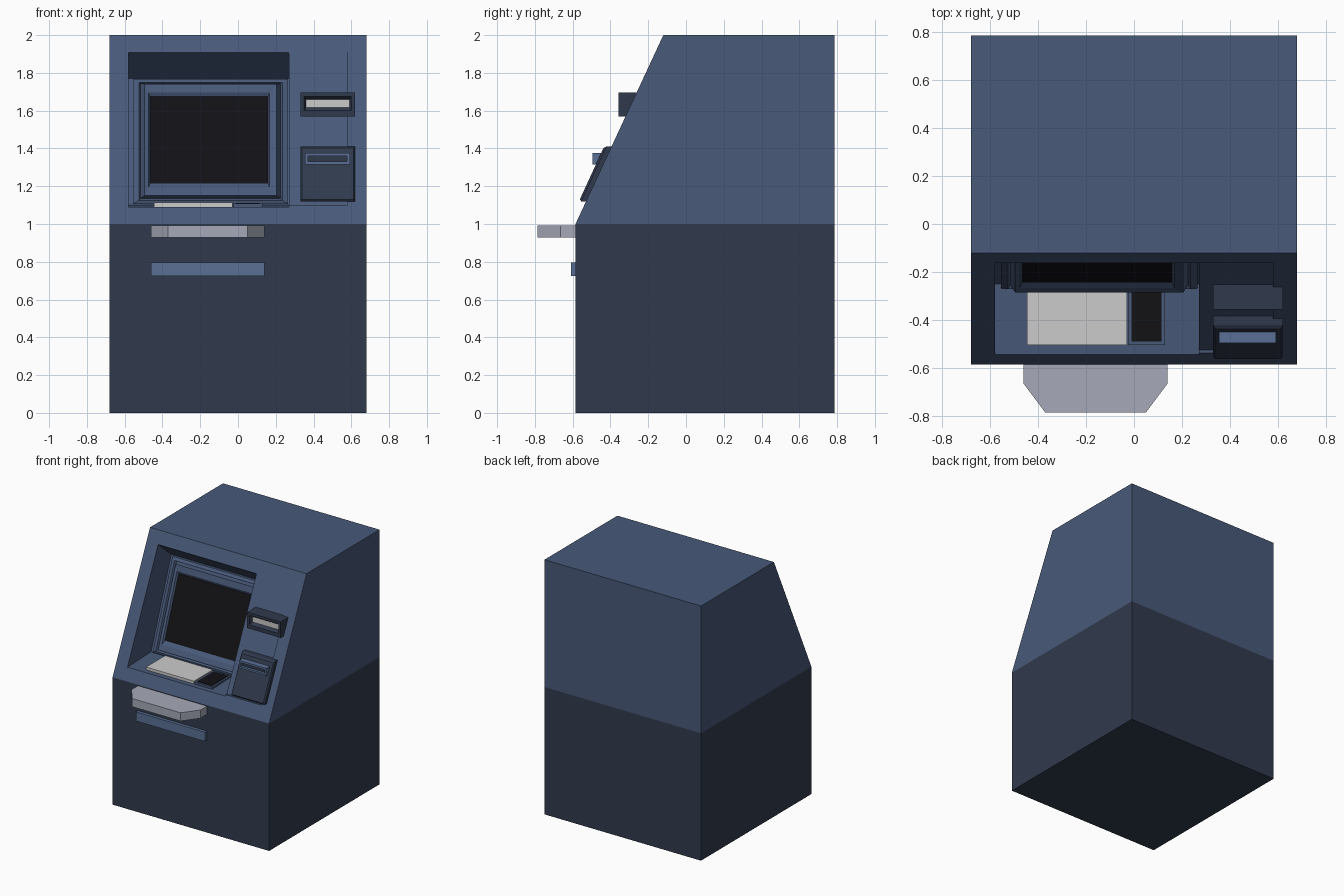
import bpy, bmesh

if "Cube" in bpy.data.objects:
    bpy.data.objects.remove(bpy.data.objects["Cube"])

def mat(name, rgb):
    m = bpy.data.materials.new(name)
    m.diffuse_color = (*rgb, 1)
    m.use_nodes = True
    m.node_tree.nodes["Principled BSDF"].inputs["Base Color"].default_value = m.diffuse_color
    return m

BLUE = mat("blue_panel", (0.065, 0.1, 0.19))
DARK = mat("dark_blue", (0.03, 0.042, 0.075))
TRIM = mat("light_blue_trim", (0.1, 0.16, 0.3))
BLACK = mat("black_glass", (0.006, 0.006, 0.008))
WHITE = mat("white_plate", (0.6, 0.6, 0.6))
PALE = mat("pale_grey", (0.38, 0.4, 0.48))

def finish(name, bm, *mats):
    bmesh.ops.recalc_face_normals(bm, faces=bm.faces)
    me = bpy.data.meshes.new(name)
    bm.to_mesh(me)
    bm.free()
    for m in mats:
        me.materials.append(m)
    ob = bpy.data.objects.new(name, me)
    bpy.context.collection.objects.link(ob)
    return ob

def prism(name, pts, lo, hi, m, axis="x"):
    """Extrude a (y,z) profile along x, or an (x,y) profile along z."""
    bm = bmesh.new()
    put = (lambda p, t: (t, *p)) if axis == "x" else (lambda p, t: (*p, t))
    a, b = [[bm.verts.new(put(p, t)) for p in pts] for t in (lo, hi)]
    bm.faces.new(a)
    bm.faces.new(b)
    n = len(pts)
    for i in range(n):
        j = (i + 1) % n
        bm.faces.new((a[i], a[j], b[j], b[i]))
    return finish(name, bm, m)

def box(name, x0, x1, y0, y1, z0, z1, m):
    return prism(name, [(x0, y0), (x1, y0), (x1, y1), (x0, y1)], z0, z1, m, "z")

def stepped(name, base, rings, m, centre):
    """Nested rectangles (x0,x1,z0,z1,out) raised from the surface y = base(z)."""
    bm = bmesh.new()
    loops = [[bm.verts.new((x, base(z) - d, z))
              for x, z in ((x0, z0), (x1, z0), (x1, z1), (x0, z1))]
             for x0, x1, z0, z1, d in rings]
    bm.faces.new(loops[0])
    for a, b in zip(loops, loops[1:]):
        for i in range(4):
            j = (i + 1) % 4
            bm.faces.new((a[i], a[j], b[j], b[i]))
    bm.faces.new(loops[-1]).material_index = 1
    return finish(name, bm, m, centre)

def cut(ob, cutter):
    mod = ob.modifiers.new("cut", "BOOLEAN")
    mod.object = cutter
    mod.solver = "EXACT"
    cutter.hide_render = True
    cutter.hide_viewport = True

def slant(z):   # sloping front of the head
    return -0.58 + 0.46 * (z - 1)

def wall(z):    # back wall of the screen recess
    return -0.25 + 0.373 * (z - 1.1)

# Cabinet and sloping head
box("lower_cabinet", -0.68, 0.68, -0.585, 0.785, 0, 1, DARK)
head = prism("upper_head", [(-0.585, 1), (-0.12, 2), (0.785, 2), (0.785, 1)], -0.68, 0.68, BLUE)

# Screen recess, and shallow inset of the right-hand panel
cut(head, prism("screen_recess_cutter",
                [(-0.7, 1.09), (-0.54, 1.09), (-0.25, 1.1), (0, 1.77), (-0.165, 1.91), (-0.4, 1.95)],
                -0.58, 0.27, BLUE))
cut(head, prism("side_panel_cutter",
                [(slant(z) + d, z) for z, d in ((1.1, -0.1), (1.1, 0.008), (1.91, 0.008), (1.91, -0.1))],
                0.268, 0.58, BLUE))

# Screen with stepped bezel
stepped("screen_bezel", wall,
        [(-0.555, 0.265, 1.107, 1.768, -0.01), (-0.555, 0.265, 1.107, 1.768, 0.02),
         (-0.525, 0.235, 1.125, 1.75, 0.03), (-0.515, 0.225, 1.135, 1.745, 0.015),
         (-0.495, 0.205, 1.15, 1.74, 0.055), (-0.475, 0.168, 1.19, 1.695, 0.05),
         (-0.466, 0.159, 1.215, 1.676, 0.036)], BLUE, BLACK)

# Keyboard plate and touch pad on the shelf
box("keyboard_plate", -0.445, -0.03, -0.505, -0.27, 1.08, 1.113, WHITE)
box("pad_base", -0.025, 0.13, -0.505, -0.27, 1.08, 1.108, BLUE)
box("touch_pad", -0.01, 0.115, -0.49, -0.285, 1.09, 1.112, BLACK)

# Card reader
stepped("card_reader", lambda z: 0,
        [(0.33, 0.62, 1.57, 1.695, 0.24), (0.33, 0.62, 1.57, 1.695, 0.357),
         (0.35, 0.6, 1.6, 1.675, 0.357), (0.36, 0.59, 1.617, 1.66, 0.335)], DARK, WHITE)

# Receipt plate and its slot
stepped("receipt_plate", slant,
        [(0.33, 0.62, 1.12, 1.41, -0.02), (0.33, 0.62, 1.12, 1.41, 0.03),
         (0.338, 0.612, 1.13, 1.402, 0.042)], DARK, DARK)
stepped("receipt_slot", lambda z: 0,
        [(0.355, 0.592, 1.315, 1.375, 0.42), (0.355, 0.592, 1.315, 1.375, 0.495),
         (0.37, 0.577, 1.33, 1.36, 0.495), (0.37, 0.577, 1.33, 1.36, 0.475)], TRIM, DARK)

# Front ledge and cash strip
prism("front_ledge", [(-0.46, -0.57), (-0.46, -0.665), (-0.37, -0.785), (0.05, -0.785),
                      (0.14, -0.665), (0.14, -0.57)], 0.928, 0.993, PALE, "z")
box("cash_strip", -0.46, 0.14, -0.61, -0.57, 0.725, 0.797, TRIM)
